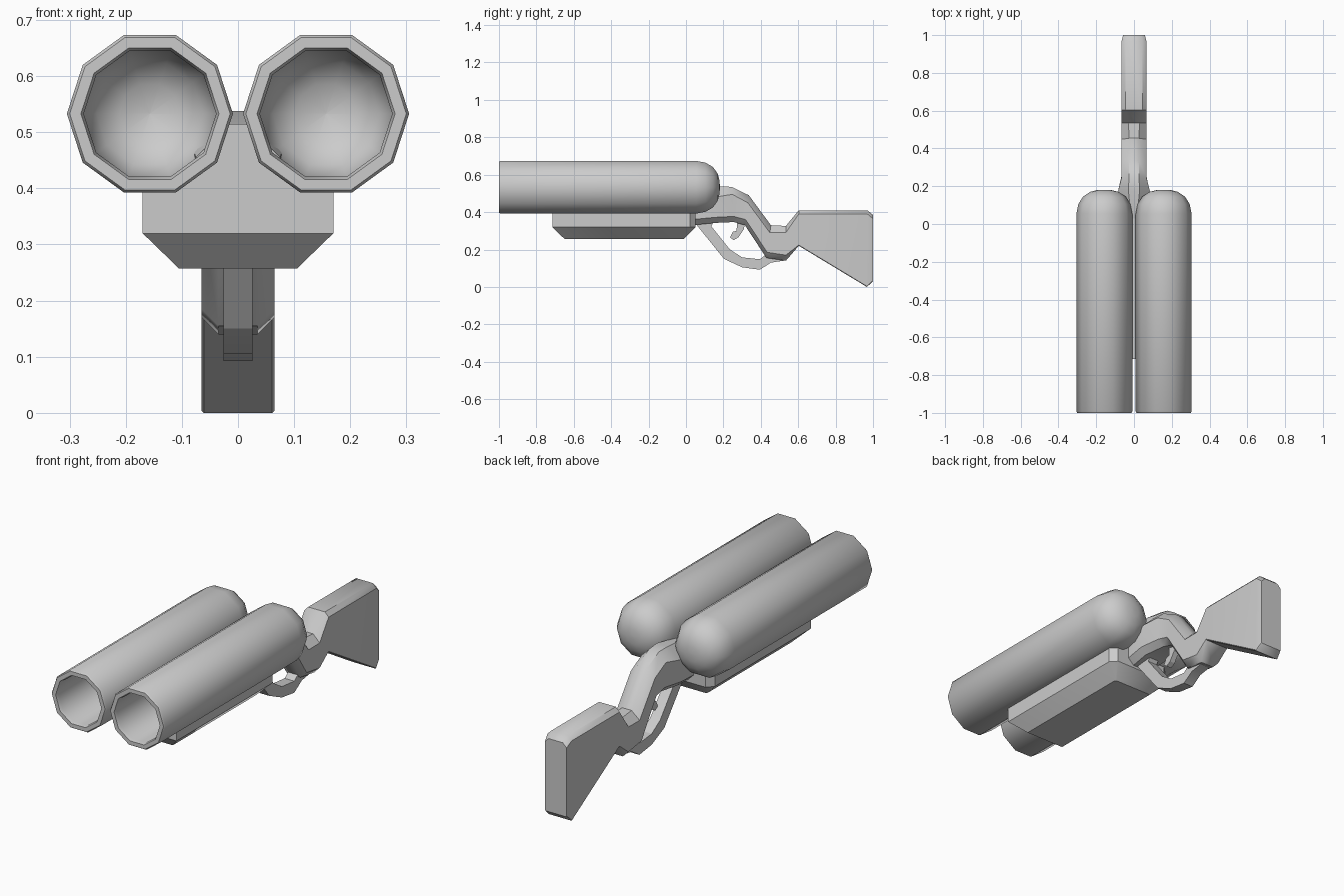
import bpy, bmesh
from math import cos, sin, pi, radians

if "Cube" in bpy.data.objects:
    bpy.data.objects.remove(bpy.data.objects["Cube"])


def finish(name, bm, angle=40):
    """Turn a bmesh into a named, smooth-by-angle object."""
    bmesh.ops.remove_doubles(bm, verts=bm.verts, dist=1e-5)
    bmesh.ops.recalc_face_normals(bm, faces=bm.faces)
    me = bpy.data.meshes.new(name)
    bm.to_mesh(me)
    bm.free()
    ob = bpy.data.objects.new(name, me)
    bpy.context.collection.objects.link(ob)
    bpy.ops.object.select_all(action='DESELECT')
    bpy.context.view_layer.objects.active = ob
    ob.select_set(True)
    bpy.ops.object.shade_smooth_by_angle(angle=radians(angle))
    return ob


def loft(name, rings, cap=True, angle=40):
    """Skin a row of equal-length closed rings."""
    bm = bmesh.new()
    vr = [[bm.verts.new(p) for p in r] for r in rings]
    n = len(vr[0])
    for a, b in zip(vr, vr[1:]):
        for i in range(n):
            j = (i + 1) % n
            bm.faces.new((a[i], a[j], b[j], b[i]))
    if cap:
        bm.faces.new(vr[0])
        bm.faces.new(vr[-1])
    return finish(name, bm, angle)


def plate(name, outline, hw):
    """Side outline (y, z) given thickness across x."""
    return loft(name, [[(x, y, z) for y, z in outline] for x in (-hw, hw)], angle=25)


# Barrels: ten-sided hollow tubes with domed rear ends
R, SIDES, CZ = 0.148, 10, 0.533
profile = [(0.0, 0.14), (0.055, 0.13), (0.095, 0.10), (0.118, 0.05),
           (0.118, -0.985), (0.123, -1.0), (0.143, -1.0), (R, -0.993),
           (R, 0.055), (0.138, 0.105), (0.113, 0.145), (0.075, 0.17), (0.035, 0.18), (0.0, 0.181)]
for side, cx in (("left", -0.157), ("right", 0.157)):
    rings = []
    for r, y in profile:
        r = max(r, 0.0005)
        rings.append([(cx + r * cos(2 * pi * i / SIDES), y, CZ + r * sin(2 * pi * i / SIDES))
                      for i in range(SIDES)])
    loft("barrel_" + side, rings)

# Fore-end: block with chamfered base and a ridge rising between the barrels
levels = [(0.105, -0.65, -0.01, 0.257), (0.17, -0.715, 0.052, 0.32), (0.17, -0.715, 0.052, 0.402),
          (0.115, -0.715, 0.052, 0.402), (0.046, -0.715, 0.052, 0.45), (0.02, -0.715, 0.052, 0.515)]
rings = []
for hw, y0, y1, z in levels:
    c = 0.03 if 0.3 < z < 0.41 and hw > 0.15 else 0.008
    rings.append([(-hw, y0, z), (hw, y0, z), (hw, y1 - c, z), (hw - c, y1, z),
                  (-hw + c, y1, z), (-hw, y1 - c, z)])
loft("fore_end", rings)

# Stock: rows of top (y, z), bottom (y, z), half width, top chamfer, bottom chamfer
sections = [
    (0.03, 0.515, 0.03, 0.33, 0.075, 0.06, 0.03),
    (0.18, 0.538, 0.15, 0.342, 0.085, 0.055, 0.03),
    (0.245, 0.535, 0.256, 0.347, 0.066, 0.04, 0.03),
    (0.336, 0.49, 0.315, 0.33, 0.065, 0.04, 0.03),
    (0.454, 0.33, 0.43, 0.155, 0.065, 0.04, 0.03),
    (0.534, 0.326, 0.534, 0.14, 0.065, 0.035, 0.03),
    (0.603, 0.41, 0.603, 0.22, 0.065, 0.02, 0.004),
    (0.97, 0.41, 0.967, 0.0, 0.065, 0.02, 0.004),
    (1.0, 0.385, 1.0, 0.03, 0.058, 0.02, 0.004)]
rings = []
for ty, tz, by, bz, w, ct, cb in sections:
    h = tz - bz
    half = []
    for x, drop in ((w - cb, h), (w, h - cb), (w, ct), (w - ct, 0)):
        t = drop / h
        half.append((x, ty + (by - ty) * t, tz - drop))
    rings.append(half + [(-x, y, z) for x, y, z in reversed(half)])
loft("stock", rings)

# Trigger guard: curved strap from fore-end to grip
outer = [(0.05, 0.34), (0.203, 0.15), (0.3, 0.105), (0.395, 0.092), (0.454, 0.13), (0.52, 0.14)]
inner = [(0.52, 0.2), (0.43, 0.175), (0.395, 0.148), (0.3, 0.158), (0.235, 0.2), (0.135, 0.325), (0.15, 0.35)]
plate("trigger_guard", outer + inner, 0.026)

# Trigger
plate("trigger", [(0.275, 0.36), (0.315, 0.35), (0.31, 0.31), (0.28, 0.265), (0.255, 0.25),
                  (0.235, 0.265), (0.25, 0.295), (0.27, 0.3)], 0.014)
